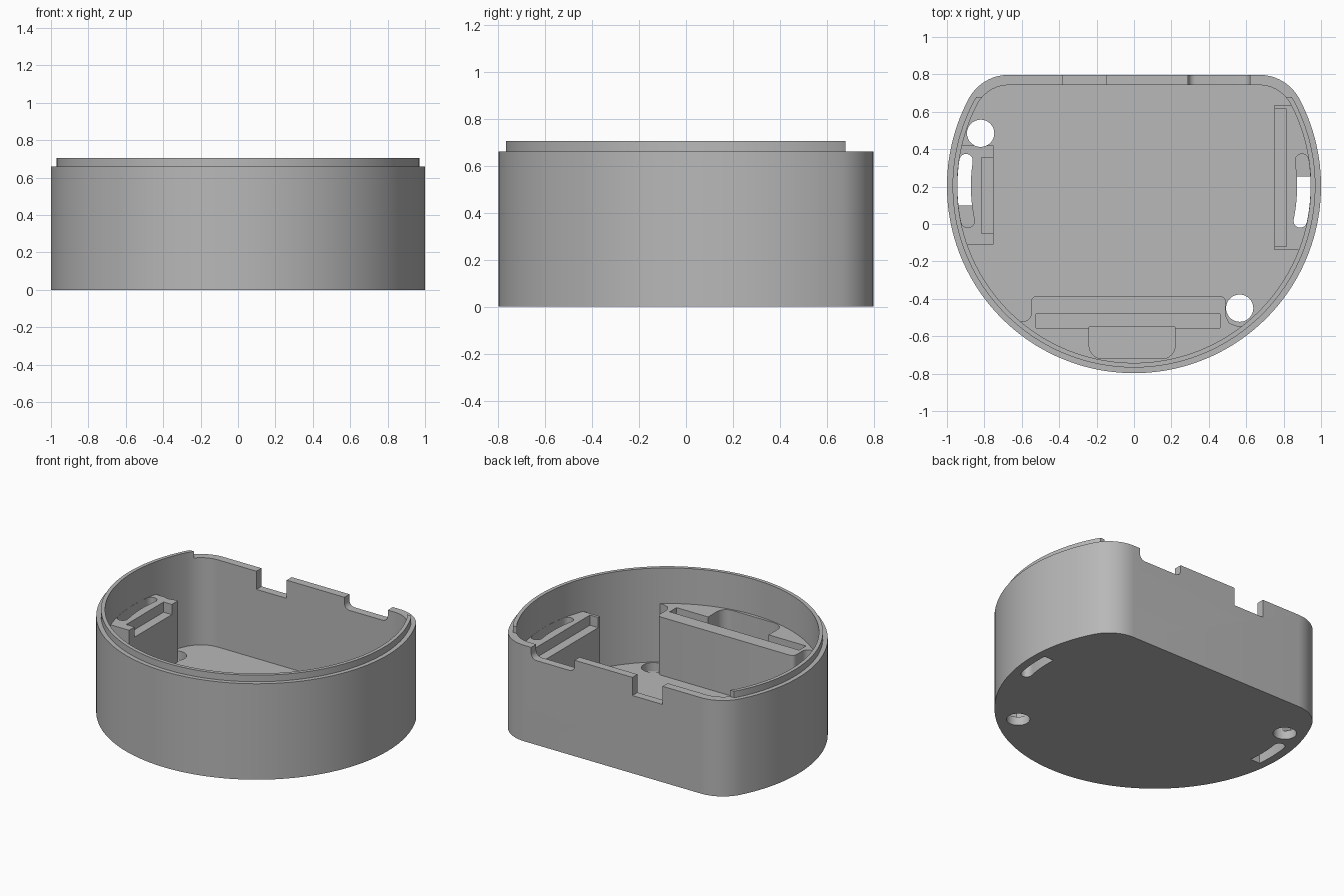
import bpy, bmesh
from math import sin, cos, atan2, asin, pi, radians
from mathutils import Matrix

if "Cube" in bpy.data.objects:
    bpy.data.objects.remove(bpy.data.objects["Cube"])

CY, BACK = 0.2025, 0.7975           # centre of the round wall, flat back
FX, FR = 0.67, 0.243                # back corner centre and radius
WALL, STEP, FLOOR, TOP, RIM = 0.055, 0.03, 0.06, 0.66, 0.705

grey = bpy.data.materials.new("grey plastic")
grey.use_nodes = True
grey.diffuse_color = (0.48, 0.48, 0.48, 1)
grey.node_tree.nodes["Principled BSDF"].inputs["Base Color"].default_value = grey.diffuse_color


def arc(cx, cy, r, a0, a1, n):
    return [(cx + r * cos(a0 + (a1 - a0) * i / n), cy + r * sin(a0 + (a1 - a0) * i / n))
            for i in range(n + 1)]


def outline(d):
    """Round wall with a flat, round-cornered back, offset inward by d."""
    fy = BACK - FR
    t = atan2(fy - CY, FX)
    return (arc(0, CY, 1 - d, -pi - t, t, 112)
            + arc(FX, fy, FR - d, t, pi / 2, 12)[1:]
            + arc(-FX, fy, FR - d, pi / 2, pi - t, 12)[:-1])


def prism(name, pts, z0, z1, upright=False):
    bm = bmesh.new()
    face = bm.faces.new([bm.verts.new((x, y, z0)) for x, y in pts])
    ext = bmesh.ops.extrude_face_region(bm, geom=[face])
    bmesh.ops.translate(bm, vec=(0, 0, z1 - z0),
                        verts=[v for v in ext["geom"] if isinstance(v, bmesh.types.BMVert)])
    bmesh.ops.recalc_face_normals(bm, faces=bm.faces)
    if upright:
        bm.transform(Matrix.Rotation(pi / 2, 4, "X"))
    mesh = bpy.data.meshes.new(name)
    bm.to_mesh(mesh)
    bm.free()
    mesh.materials.append(grey)
    ob = bpy.data.objects.new(name, mesh)
    bpy.context.collection.objects.link(ob)
    return ob


def rect(x0, x1, y0, y1):
    return [(x0, y0), (x1, y0), (x1, y1), (x0, y1)]


def combine(ob, tool, operation="DIFFERENCE"):
    mod = ob.modifiers.new("cut", "BOOLEAN")
    mod.operation, mod.object, mod.solver = operation, tool, "EXACT"
    bpy.context.view_layer.objects.active = ob
    bpy.ops.object.modifier_apply(modifier=mod.name)
    bpy.data.objects.remove(tool)


def screw_holes(ob):
    for x, y in ((-0.82, 0.485), (0.565, -0.45)):
        combine(ob, prism("hole", arc(x, y, 0.073, 0, 2 * pi, 32)[:-1], -0.1, 0.9))


def arc_slot(side, y0, y1):
    """Curved slot hugging the side wall, with rounded ends."""
    r, w = 0.908, 0.036
    a0, a1 = asin((y0 + w - CY) / r), asin((y1 - w - CY) / r)
    pts = (arc(0, CY, r + w, a0, a1, 14)
           + arc(r * cos(a1), CY + r * sin(a1), w, a1, a1 + pi, 8)[1:-1]
           + arc(0, CY, r - w, a1, a0, 14)
           + arc(r * cos(a0), CY + r * sin(a0), w, a0 + pi, a0 + 2 * pi, 8)[1:-1])
    return [(side * x, y) for x, y in pts]


# Shell with floor
shell = prism("shell", outline(0), 0, TOP)
combine(shell, prism("cavity", outline(WALL), FLOOR, 1))
screw_holes(shell)

# Floor openings: one half of each curved slot
for side, y0, y1 in ((-1, 0.10, 0.6), (1, -0.3, 0.255)):
    slot = prism("slot", arc_slot(side, -0.02, 0.375), -0.1, FLOOR + 0.1)
    combine(slot, prism("limit", rect(-2, 2, y0, y1), -0.2, 0.4), "INTERSECT")
    combine(shell, slot)

# Notches in the back wall: a deep square one and a shallow rounded one
combine(shell, prism("notch", rect(-0.38, -0.15, 0.535, 0.8), -0.9, -0.65, True))
rounded = (arc(0.33, 0.62, 0.04, pi, 1.5 * pi, 6) + arc(0.58, 0.62, 0.04, -pi / 2, 0, 6)
           + [(0.62, 0.8), (0.29, 0.8)])
combine(shell, prism("notch", rounded, -0.9, -0.65, True))

# Raised rim, stopping short of the back
rim = prism("rim", outline(STEP), TOP, RIM)
combine(rim, prism("inside", outline(WALL), 0.5, 0.9))
combine(rim, prism("back_gap", rect(-2, 2, 0.68, 2), 0.5, 0.9))


def bracket(name, pts, height):
    ob = prism(name, pts, FLOOR - 0.02, height)
    combine(ob, prism("clip", outline(STEP), 0, 1), "INTERSECT")
    screw_holes(ob)
    return ob


# Side brackets with a shelf along the inner edge and the full curved slot
parts = [shell, rim]
for name, side, y0, y1, s0, s1 in (("right_bracket", -1, -0.11, 0.42, -0.05, 0.355),
                                   ("left_bracket", 1, -0.14, 0.635, -0.12, 0.615)):
    ob = bracket(name, rect(*sorted((side * 0.752, side * 1.1)), y0, y1), 0.48)
    combine(ob, prism("shelf", rect(*sorted((side * 0.7, side * 0.815)), s0, s1), 0.41, 0.9))
    combine(ob, prism("slot", arc_slot(side, -0.02, 0.375), -0.1, 0.9))
    parts.append(ob)

# Front bracket with a long groove and a rounded pocket behind it
profile = ([(-0.65, -0.9), (-0.65, -0.52), (-0.59, -0.52)]
           + arc(-0.59, -0.48, 0.04, -pi / 2, 0, 5)[1:]
           + arc(-0.52, -0.415, 0.03, pi, pi / 2, 5)
           + arc(0.46, -0.415, 0.03, pi / 2, 0, 5)
           + [(0.49, -0.49), (0.51, -0.53), (0.55, -0.545), (0.62, -0.545), (0.62, -0.9)])
front = bracket("front_bracket", profile, 0.46)
combine(front, prism("groove", rect(-0.525, 0.46, -0.555, -0.48), 0.36, 0.9))
pocket = (arc(-0.17, -0.65, 0.07, pi, 1.5 * pi, 8) + arc(0.15, -0.65, 0.07, -pi / 2, 0, 8)
          + [(0.22, -0.55), (-0.24, -0.55)])
combine(front, prism("pocket", pocket, FLOOR, 0.9))
parts.append(front)

# Smooth curved walls, sharp edges
for ob in parts:
    bpy.ops.object.select_all(action="DESELECT")
    ob.select_set(True)
    bpy.context.view_layer.objects.active = ob
    bpy.ops.object.shade_smooth_by_angle(angle=radians(25))
